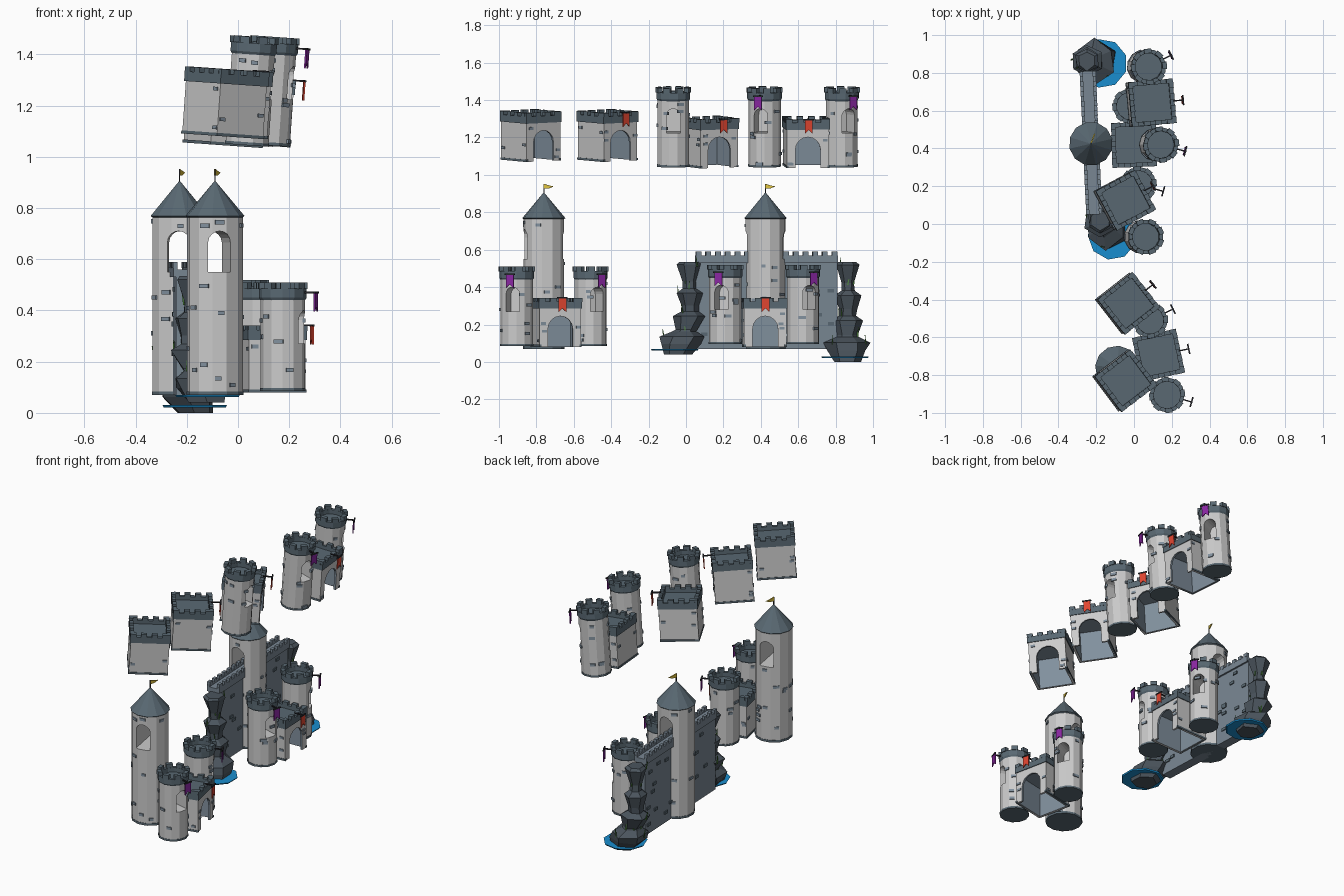
import bpy, bmesh, math, random
from mathutils import Matrix, Vector

if "Cube" in bpy.data.objects:
    bpy.data.objects.remove(bpy.data.objects["Cube"])

random.seed(4)
T, R, rad = Matrix.Translation, Matrix.Rotation, math.radians


def material(name, c):
    m = bpy.data.materials.new(name)
    m.diffuse_color = (*c, 1)
    m.use_nodes = True
    m.node_tree.nodes["Principled BSDF"].inputs["Base Color"].default_value = m.diffuse_color
    return m


STONE = material("pale_stone", (0.62, 0.64, 0.65))
SLATE = material("slate", (0.10, 0.14, 0.17))
INNER = material("inner_stone", (0.22, 0.28, 0.34))
WALL = material("wall_stone", (0.19, 0.24, 0.29))
ROCK = material("rock", (0.07, 0.09, 0.11))
WATER = material("water", (0.01, 0.27, 0.62))
RED = material("red_cloth", (0.75, 0.06, 0.03))
PURPLE = material("purple_cloth", (0.25, 0.02, 0.36))
GOLD = material("gold_cloth", (0.75, 0.55, 0.05))
IRON = material("iron", (0.02, 0.02, 0.025))
GREEN = material("plant", (0.08, 0.25, 0.05))


def add(name, bm, M, *mats, index=0):
    bmesh.ops.recalc_face_normals(bm, faces=bm.faces)
    for f in bm.faces:
        f.material_index = index
    me = bpy.data.meshes.new(name)
    bm.to_mesh(me)
    bm.free()
    me.transform(M)
    for m in mats:
        me.materials.append(m)
    ob = bpy.data.objects.new(name, me)
    bpy.context.scene.collection.objects.link(ob)
    return ob


def box(bm, c, s, rz=0.0, pre=0.0):
    m = R(pre, 4, 'Z') @ T(c) @ R(rz, 4, 'Z') @ Matrix.Diagonal((*s, 1))
    bmesh.ops.create_cube(bm, size=1, matrix=m)


def lathe(profile, n, shift=(0, 0), wobble=0.0, bm=None):
    """Revolved profile of (radius, z[, dx, dy]) with capped ends."""
    bm = bm or bmesh.new()
    rings = []
    for p in profile:
        r, z, dx, dy = (*p, 0, 0)[:4]
        rings.append([bm.verts.new((dx + shift[0] + r * (1 + random.uniform(-wobble, wobble)) * math.cos(a),
                                    dy + shift[1] + r * (1 + random.uniform(-wobble, wobble)) * math.sin(a), z))
                      for a in [2 * math.pi * (i + .5) / n for i in range(n)]])
    for a, b in zip(rings, rings[1:]):
        for i in range(n):
            bm.faces.new((a[i], a[(i + 1) % n], b[(i + 1) % n], b[i]))
    bm.faces.new(rings[0][::-1])
    bm.faces.new(rings[-1])
    return bm


def prism(pts, x0, x1):
    """Outline of (y, z) points extruded along x."""
    bm = bmesh.new()
    a = [bm.verts.new((x0, y, z)) for y, z in pts]
    f = bm.faces.new(a)
    g = bmesh.ops.extrude_face_region(bm, geom=[f])['geom']
    bmesh.ops.translate(bm, vec=(x1 - x0, 0, 0), verts=[v for v in g if isinstance(v, bmesh.types.BMVert)])
    return bm


def arch(w, z0, z1, x0, x1):
    h = w / 2
    top = [(h * math.cos(t), z1 - h + h * math.sin(t)) for t in [math.pi * i / 8 for i in range(9)]]
    return prism([(-h, z0), (h, z0)] + top, x0, x1)


def cut(ob, bm, M, index=1):
    """Boolean cut, applied at once; the cutter is removed."""
    c = add("cutter", bm, M, *ob.data.materials, index=index)
    c.hide_render = True
    mod = ob.modifiers.new("cut", 'BOOLEAN')
    mod.operation, mod.solver, mod.object = 'DIFFERENCE', 'EXACT', c
    dg = bpy.context.evaluated_depsgraph_get()
    me = bpy.data.meshes.new_from_object(ob.evaluated_get(dg))
    ob.modifiers.clear()
    ob.data = me
    bpy.data.objects.remove(c)


def banner(M, x, z, mat):
    """Bracket rod, crossbar and swallow-tailed cloth."""
    bm = bmesh.new()
    box(bm, (x + .025, 0, z), (.06, .007, .007))
    box(bm, (x + .05, 0, z), (.008, .055, .008))
    add("banner_bracket", bm, M, IRON)
    w = .021
    pts = [(-w, z), (w, z), (w, z - .075), (0, z - .055), (-w, z - .075)]
    add("banner", prism(pts, x + .046, x + .052), M, mat)


def bricks(M, r, h, n, z0=.02, sides=12):
    bm = bmesh.new()
    ap = r * math.cos(math.pi / sides)
    for i in range(n):
        a = 2 * math.pi * random.randrange(sides) / sides
        box(bm, (ap, random.uniform(-.008, .008), random.uniform(z0, h)), (.012, random.uniform(.022, .04), .016), pre=a)
    add("loose_bricks", bm, M, INNER)


def small_tower(x, y, z, ang, tilt=0, flag=True):
    M = T((x, y, z)) @ R(rad(tilt), 4, 'Y') @ R(rad(ang), 4, 'Z')
    ob = add("tower_body", lathe([(.087, .008), (.087, .37)], 12), M, STONE, INNER)
    cut(ob, arch(.075, .185, .315, -.02, .15), M, index=0)
    add("tower_base", lathe([(.089, 0), (.089, .012)], 12), M, SLATE)
    bm = lathe([(.087, .355), (.093, .365), (.093, .4), (.072, .4), (.072, .372)], 12)
    for i in range(8):
        box(bm, (.083, 0, .411), (.024, .038, .026), pre=math.pi * (i + .5) / 4)
    add("tower_parapet", bm, M, SLATE)
    bricks(M, .087, .34, 11)
    if flag:
        banner(M, .085, .385, PURPLE)


def gatehouse(x, y, z, ang, tilt=0, flag=True):
    M = T((x, y, z)) @ R(rad(tilt), 4, 'Y') @ R(rad(ang), 4, 'Z')
    bm = bmesh.new()
    box(bm, (0, 0, .11), (.226, .226, .22))
    ob = add("gatehouse_walls", bm, M, STONE, INNER)
    bm = bmesh.new()
    box(bm, (0, 0, .09), (.2, .2, .2))
    cut(ob, bm, M)
    cut(ob, arch(.135, -.02, .165, .05, .2), M)
    # roof slab, parapet with merlons, and footing strips
    bm = bmesh.new()
    box(bm, (0, 0, .213), (.236, .236, .016))
    for k in range(4):
        a = k * math.pi / 2
        box(bm, (.107, 0, .228), (.022, .236, .03), pre=a)
        for i in range(4):
            box(bm, (.107, -.1 + i * .062, .251), (.024, .034, .022), pre=a)
        if k:
            box(bm, (.11, 0, .006), (.012, .232, .012), pre=a)
    add("gatehouse_parapet", bm, M, SLATE)
    bm = bmesh.new()
    for i in range(10):
        yy = random.choice((-1, 1)) * random.uniform(.082, .1)
        box(bm, (.113, yy, random.uniform(.02, .19)), (.01, .026, .014), pre=(i % 4) * math.pi / 2)
    add("gatehouse_bricks", bm, M, INNER)
    if flag:
        banner(M, .113, .262, RED)


def tall_tower(x, y, ang):
    M = T((x, y, .07)) @ R(rad(ang), 4, 'Z')
    ob = add("tall_tower_body", lathe([(.109, .008), (.109, .7)], 12), M, STONE, INNER)
    cut(ob, arch(.088, .48, .64, -.2, .2), M, index=0)
    add("tall_tower_base", lathe([(.111, 0), (.111, .014)], 12), M, SLATE)
    add("tall_tower_roof", lathe([(.108, .693), (.116, .699), (.002, .835)], 12), M, SLATE)
    bricks(M, .109, .46, 22)
    bricks(M, .109, .68, 3, .655)
    F = T((x, y, 0))
    bm = bmesh.new()
    box(bm, (0, 0, .922), (.005, .005, .06))
    add("roof_flagpole", bm, F, IRON)
    pts = [(0, .952), (.028, .944), (.056, .938), (.028, .928), (0, .926)]
    add("roof_flag", prism(pts, -.003, .003), F @ R(rad(-20), 4, 'Z'), GOLD)


def rock_fall(base, top, zp, side):
    """Stacked flaring rocks leaning from a pool up to the wall end."""
    bx, by = base
    tx, ty = top
    levels = [(.075, 0), (.105, .06), (.115, .1), (.06, .13), (.06, .14), (.085, .215), (.05, .24),
              (.05, .275), (.07, .345), (.035, .37), (.035, .41), (.065, .505), (.05, .52)]
    z0 = zp - .03
    prof = []
    for r, z in levels:
        k = min(1, z / .2)
        prof.append((r, z0 + z * (.535 - z0) / .52, bx + (tx - bx) * k, by + (ty - by) * k))
    add("rock_pillar", lathe(prof, 6, wobble=.12), Matrix(), ROCK)
    add("pool", lathe([(.125, zp - .008), (.13, zp)], 9, shift=(bx + .005, by - .01)), Matrix(), WATER)
    bm = bmesh.new()
    for i in range(16):
        k = random.choice(prof[2:12])
        a = random.uniform(0, 2 * math.pi)
        c = (k[2] + k[0] * .9 * math.cos(a), k[3] + k[0] * .9 * math.sin(a))
        lx, ly = random.uniform(-.01, .01), random.uniform(-.01, .01)
        lathe([(.005, k[1] - .01, *c), (.002, k[1] + .04, c[0] + lx, c[1] + ly)], 4, bm=bm)
    add("plants", bm, Matrix(), GREEN)


# near lower castle
small_tower(.175, -.905, .085, -16)
gatehouse(.13, -.695, .08, 12)
small_tower(.085, -.51, .085, 26)
tall_tower(-.09, -.76, -80)

# far lower castle
small_tower(.025, .21, .095, -16)
gatehouse(0, .42, .08, 2)
small_tower(-.02, .625, .095, 26)
tall_tower(-.228, .425, -92)

# floating towers and gatehouses, tipped slightly outward
for x, y, a, f in ((.035, -.068, 0, False), (.115, .42, -15, True), (.05, .833, 27, True)):
    small_tower(x, y, 1.045, a, 4, f)
for x, y, z, a, f in ((-.06, -.83, 1.08, 37, False), (-.045, -.42, 1.08, 38, True),
                      (-.06, .125, 1.045, 28, True), (.08, .642, 1.045, 5, True)):
    gatehouse(x, y, z, a, 4, f)

# curtain wall behind the far castle
WM = T((-.228, .43, 0)) @ R(rad(2.6), 4, 'Z')
bm = bmesh.new()
box(bm, (0, 0, .315), (.062, .76, .49))
add("curtain_wall", bm, WM, WALL)
bm = bmesh.new()
for s in (-1, 1):
    box(bm, (s * .034, 0, .55), (.016, .76, .04))
    for i in range(15):
        box(bm, (s * .034, -.364 + i * .052, .578), (.018, .028, .024))
add("wall_parapet", bm, WM, WALL)
bm = bmesh.new()
for i in range(44):
    box(bm, ((-1) ** i * .031, random.uniform(-.35, .35), random.uniform(.1, .51)), (.012, .034, .018))
add("wall_bricks", bm, WM, SLATE)

# rocks and pools at both wall ends
rock_fall((-.12, -.05), (-.18, .02), .07, -1)
rock_fall((-.17, .86), (-.25, .865), .03, 1)
